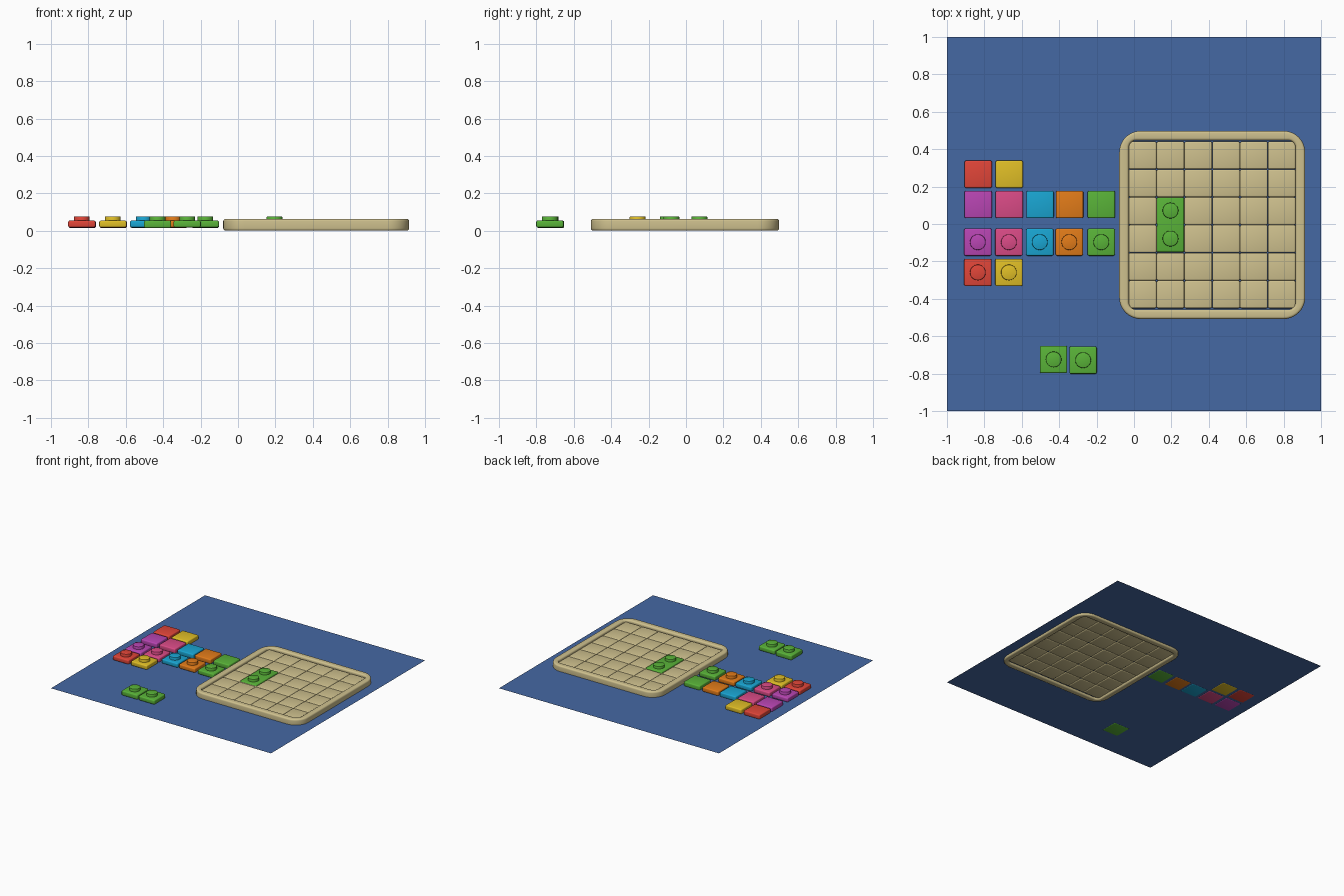
import bpy, bmesh, math
from mathutils import Matrix, Vector

if "Cube" in bpy.data.objects:
    bpy.data.objects.remove(bpy.data.objects["Cube"])

COLORS = {
    "blue": (0.06, 0.14, 0.37), "tan": (0.62, 0.53, 0.27), "green": (0.1, 0.45, 0.04),
    "red": (0.75, 0.06, 0.04), "yellow": (0.75, 0.52, 0.02), "purple": (0.48, 0.06, 0.45),
    "pink": (0.70, 0.07, 0.24), "cyan": (0.01, 0.38, 0.65), "orange": (0.76, 0.2, 0.01),
}
MATS = {}
for key, rgb in COLORS.items():
    MATS[key] = bpy.data.materials.new(key)
    MATS[key].diffuse_color = (*rgb, 1)


def finish(bm, name, color, angle=35):
    bmesh.ops.recalc_face_normals(bm, faces=bm.faces)
    mesh = bpy.data.meshes.new(name)
    bm.to_mesh(mesh)
    bm.free()
    mesh.materials.append(MATS[color])
    ob = bpy.data.objects.new(name, mesh)
    bpy.context.collection.objects.link(ob)
    bpy.ops.object.select_all(action='DESELECT')
    ob.select_set(True)
    bpy.context.view_layer.objects.active = ob
    bpy.ops.object.shade_smooth_by_angle(angle=math.radians(angle))
    return ob


def add_box(bm, center, size, bevel):
    part = bmesh.new()
    bmesh.ops.create_cube(part, size=1)
    bmesh.ops.scale(part, vec=size, verts=part.verts)
    bmesh.ops.bevel(part, geom=part.edges[:], offset=bevel, segments=3,
                    profile=0.5, affect='EDGES')
    bmesh.ops.translate(part, vec=center, verts=part.verts)
    tmp = bpy.data.meshes.new("tmp")
    part.to_mesh(tmp)
    part.free()
    bm.from_mesh(tmp)
    bpy.data.meshes.remove(tmp)


def add_stud(bm, x, y, z0, z1, r=0.042):
    part = bmesh.new()
    bmesh.ops.create_cone(part, cap_ends=True, segments=32, radius1=r, radius2=r, depth=z1 - z0,
                          matrix=Matrix.Translation((x, y, (z0 + z1) / 2)))
    rim = [e for e in part.edges if all(v.co.z > z1 - 1e-5 for v in e.verts)]
    bmesh.ops.bevel(part, geom=rim, offset=0.004, segments=2, profile=0.5, affect='EDGES')
    tmp = bpy.data.meshes.new("tmp")
    part.to_mesh(tmp)
    part.free()
    bm.from_mesh(tmp)
    bpy.data.meshes.remove(tmp)


def brick(name, color, x, y, z0, z1, studs=(), size_y=0.146):
    bm = bmesh.new()
    add_box(bm, (x, y, (z0 + z1) / 2), (0.146, size_y, z1 - z0), 0.008)
    for dy in studs:
        add_stud(bm, x, y + dy, z1 - 0.01, 0.077)
    finish(bm, name, color)


def rounded_rect(cx, cy, hx, hy, r, n=10):
    pts = []
    for k, (sx, sy) in enumerate(((1, 1), (-1, 1), (-1, -1), (1, -1))):
        for i in range(n + 1):
            a = math.pi / 2 * (k + i / n)
            pts.append((cx + sx * (hx - r) + r * math.cos(a),
                        cy + sy * (hy - r) + r * math.sin(a)))
    return pts


# table surface
bm = bmesh.new()
bmesh.ops.create_grid(bm, x_segments=1, y_segments=1, size=1,
                      matrix=Matrix.Translation((0, 0, 0.017)))
finish(bm, "table_mat", "blue")

# board rim: closed ring between an outer and an inner rounded rectangle
CX, CY, TOP = 0.418, -0.005, 0.064
bm = bmesh.new()
outline = rounded_rect(CX, CY, 0.497, 0.503, 0.115)
hole = rounded_rect(CX, CY, 0.446, 0.452, 0.04)
loops = [[bm.verts.new((x, y, z)) for x, y in pts]
         for pts, z in ((outline, 0), (outline, TOP), (hole, TOP), (hole, 0))]
for a, b in zip(loops, loops[1:] + loops[:1]):
    for i in range(len(a)):
        j = (i + 1) % len(a)
        bm.faces.new((a[i], a[j], b[j], b[i]))
rims = [e for e in bm.edges if any(e.verts[0] in set(l) and e.verts[1] in set(l) for l in loops)]
bmesh.ops.bevel(bm, geom=rims, offset=0.013, segments=4, profile=0.5, affect='EDGES')
finish(bm, "board_rim", "tan")

# board cells
CELL = 0.1487
bm = bmesh.new()
for i in range(6):
    for j in range(6):
        add_box(bm, (CX + (i - 2.5) * CELL, CY + (j - 2.5) * CELL, 0.03),
                (CELL - 0.001, CELL - 0.001, 0.038), 0.008)
finish(bm, "board_cells", "tan")

# double brick placed on the board
brick("placed_double_brick", "green", 0.195, -0.003, 0.02, 0.056, (-0.075, 0.075), 0.292)

# flat tiles and studded bricks in mirrored rows
columns = [("purple", -0.833), ("pink", -0.667), ("cyan", -0.502), ("orange", -0.344), ("green", -0.175)]
extras = [("red", -0.833), ("yellow", -0.667)]
for cols, y_flat, y_stud in ((columns, 0.104, -0.097), (extras, 0.266, -0.259)):
    for color, x in cols:
        brick(f"flat_tile_{color}", color, x, y_flat, 0.015, 0.053)
        brick(f"studded_brick_{color}", color, x - 0.002 if color != "green" else x,
              y_stud, 0.018, 0.054, (0,))

# loose green pair at the front
brick("loose_brick_left", "green", -0.430, -0.724, 0.015, 0.054, (0,))
brick("loose_brick_right", "green", -0.272, -0.728, 0.018, 0.054, (0,))

for m in bpy.data.materials:
    if m.users and not m.is_grease_pencil:
        m.use_nodes = True
        m.node_tree.nodes["Principled BSDF"].inputs["Base Color"].default_value = m.diffuse_color
